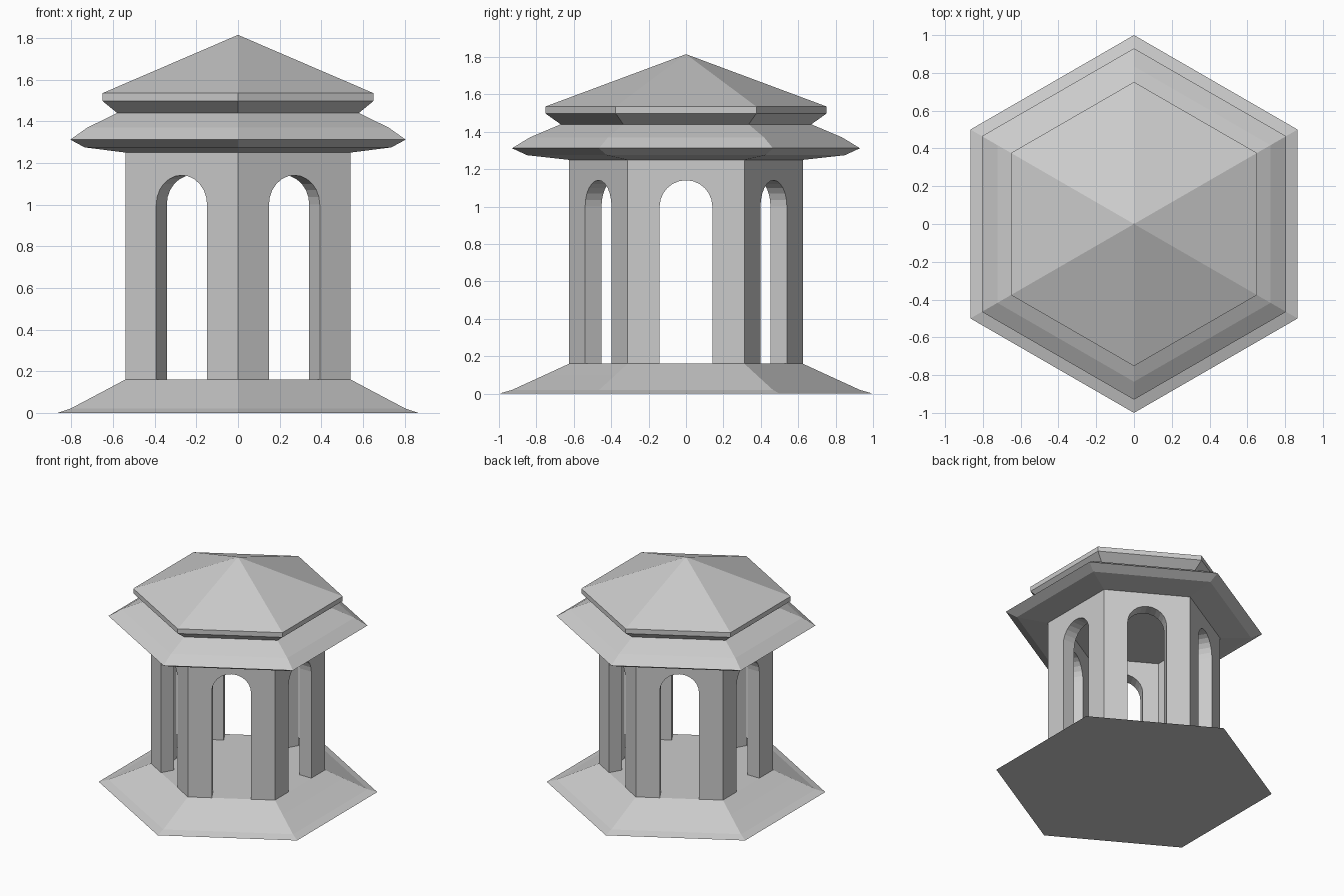
import bpy, bmesh
from math import sin, cos, pi, radians

if "Cube" in bpy.data.objects:
    bpy.data.objects.remove(bpy.data.objects["Cube"])

SIDES = 6
COS30 = cos(pi / 6)


def finish(name, bm):
    bmesh.ops.remove_doubles(bm, verts=bm.verts, dist=1e-4)
    bmesh.ops.recalc_face_normals(bm, faces=bm.faces)
    mesh = bpy.data.meshes.new(name)
    bm.to_mesh(mesh)
    bm.free()
    obj = bpy.data.objects.new(name, mesh)
    bpy.context.collection.objects.link(obj)
    return obj


def hex_solid(name, profile):
    """Stack hexagon rings (radius, z) with a corner on the y axis; radius 0 makes a point."""
    bm = bmesh.new()
    rings = []
    for r, z in profile:
        rings.append([bm.verts.new((r * sin(i * pi / 3), r * cos(i * pi / 3), z))
                      for i in range(SIDES if r > 0 else 1)])
    for a, b in zip(rings, rings[1:]):
        for i in range(SIDES):
            j = (i + 1) % SIDES
            if len(b) == 1:
                bm.faces.new((a[i], a[j], b[0]))
            else:
                bm.faces.new((a[i], a[j], b[j], b[i]))
    for ring in (rings[0], rings[-1]):
        if len(ring) > 1:
            bm.faces.new(ring)
    return finish(name, bm)


def arched_walls(name, r_out, r_in, z0, z1, half_w, spring, steps=12):
    """Six mitred wall panels, each with a round-headed doorway."""
    arch = [(half_w, z0)]
    arch += [(half_w * cos(pi * k / steps), spring + half_w * sin(pi * k / steps))
             for k in range(steps + 1)]
    arch += [(-half_w, z0)]
    bm = bmesh.new()
    for s in range(SIDES):
        a = radians(60 * s)
        skins = []
        for r in (r_out, r_in):
            d = r * COS30
            outline = arch + [(-r / 2, z0), (-r / 2, z1), (r / 2, z1), (r / 2, z0)]
            verts = [bm.verts.new((d * cos(a) - u * sin(a), d * sin(a) + u * cos(a), z))
                     for u, z in outline]
            bm.faces.new(verts)
            skins.append(verts)
        outer, inner = skins
        n, m = len(outer), len(arch)
        for i in range(n):
            # skip the mitred ends, where neighbouring panels join
            if i in (m, m + 2):
                continue
            j = (i + 1) % n
            bm.faces.new((outer[i], outer[j], inner[j], inner[i]))
    return finish(name, bm)


# Stepped plinth
hex_solid("base", [(1.0, 0), (0.93, 0.02), (0.755, 0.10), (0.625, 0.16)])

# Hollow walls with six doorways
arched_walls("walls", 0.625, 0.508, 0.16, 1.25, 0.141, 1.0)

# Lower eaves, neck and upper pyramid roof
hex_solid("roof", [(0.625, 1.25), (0.85, 1.275), (0.93, 1.312), (0.835, 1.37),
                   (0.67, 1.44), (0.752, 1.498), (0.752, 1.535), (0, 1.815)])
